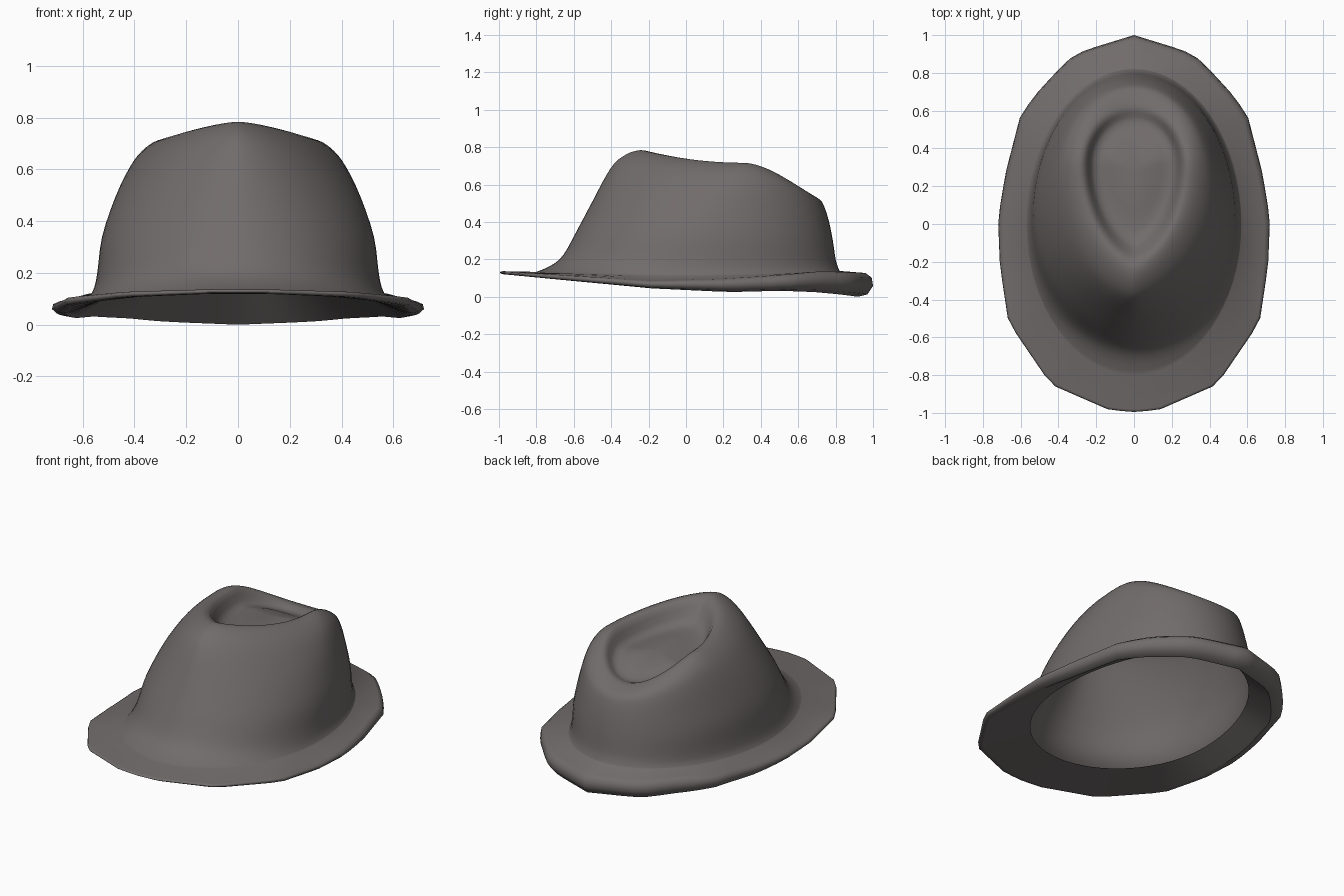
import bpy, bmesh, math

if "Cube" in bpy.data.objects:
    bpy.data.objects.remove(bpy.data.objects["Cube"])

SEG = 64

felt = bpy.data.materials.new("dark warm grey felt")
felt.diffuse_color = (0.165, 0.150, 0.147, 1)
felt.use_nodes = True
felt.node_tree.nodes["Principled BSDF"].inputs["Base Color"].default_value = felt.diffuse_color


def lerp_table(table, v):
    """Piecewise linear lookup of the values stored after each key."""
    if v <= table[0][0]:
        return table[0][1:]
    for a, b in zip(table, table[1:]):
        if v <= b[0]:
            f = (v - a[0]) / (b[0] - a[0])
            return tuple(p + (q - p) * f for p, q in zip(a[1:], b[1:]))
    return table[-1][1:]


def half_angles():
    for i in range(SEG):
        t = 2 * math.pi * i / SEG
        yield (t, 1) if t <= math.pi else (2 * math.pi - t, -1)


# Faceted brim outline, front to back
outline = [(0, -.995), (.13, -.985), (.44, -.85), (.665, -.52), (.71, -.22), (.72, .03),
           (.68, .27), (.60, .58), (.50, .71), (.35, .87), (.26, .92), (0, 1.0)]
by_angle = [(math.atan2(x / .72, -y), x, y) for x, y in outline]

# Brim edge heights along y
low_edge = [(-1, .12), (-.2, .045), (.25, .025), (.55, .032), (.75, .025), (.9, .012), (1, .0)]
top_edge = [(-1, .137), (-.2, .085), (.2, .095), (.55, .118), (.75, .137), (1, .127)]


def brim_ring(scale, mix):
    """Outline ring; mix 0 is the lower edge, 1 the upper edge."""
    ring = []
    for t, side in half_angles():
        x, y = lerp_table(by_angle, t)
        # the front edge stays thin, the sides and back roll under
        s = 1 - (1 - scale) * (.35 if y < -.6 else min(1, .35 + (y + .6) * 1.1))
        lo, hi = lerp_table(low_edge, y)[0], lerp_table(top_edge, y)[0]
        ring.append((side * x * s, y * s, lo + (hi - lo) * mix))
    return ring


def crown_ring(yf, yb, w, yc, p, zf, zm, zb):
    """Egg-shaped ring: front, back, half width, widest y, front pinch, three heights."""
    ring = []
    for t, side in half_angles():
        c, s = math.cos(t), max(math.sin(t), 0)
        if c > 0:
            x, y, z = w * s ** p, yc - (yc - yf) * c, zm + (zf - zm) * c * c
        else:
            x, y, z = w * s, yc - (yb - yc) * c, zm + (zb - zm) * abs(c) ** 1.6
        ring.append((side * x, y, z))
    return ring


def smooth_rows(rows, steps):
    """Catmull-Rom interpolation between parameter rows."""
    out = []
    n = len(rows)
    for i in range(n - 1):
        q = [rows[max(i - 1, 0)], rows[i], rows[i + 1], rows[min(i + 2, n - 1)]]
        for k in range(steps):
            f = k / steps
            out.append([b + .5 * f * (c - a + f * (2 * a - 5 * b + 4 * c - d
                        + f * (3 * (b - c) + d - a))) for a, b, c, d in zip(*q)])
    out.append(rows[-1])
    return out


def loft(name, rings, tip=None):
    bm = bmesh.new()
    loops = [[bm.verts.new(p) for p in r] for r in rings]
    for a, b in zip(loops, loops[1:]):
        for i in range(SEG):
            j = (i + 1) % SEG
            bm.faces.new((a[i], a[j], b[j], b[i]))
    if tip:
        v = bm.verts.new(tip)
        for i in range(SEG):
            bm.faces.new((loops[-1][i], loops[-1][(i + 1) % SEG], v))
    me = bpy.data.meshes.new(name)
    bm.to_mesh(me)
    bm.free()
    me.materials.append(felt)
    ob = bpy.data.objects.new(name, me)
    bpy.context.collection.objects.link(ob)
    bpy.ops.object.select_all(action='DESELECT')
    bpy.context.view_layer.objects.active = ob
    ob.select_set(True)
    bpy.ops.object.shade_smooth_by_angle(angle=math.radians(80))
    return ob


# Crown: flared base, tapering wall, teardrop ridge, sunken dent
crown = [
    (-.80, .822, .570, .00, 1.0, .133, .113, .138),
    (-.72, .812, .555, .00, 1.0, .168, .145, .160),
    (-.655, .80, .543, .02, 1.02, .225, .205, .200),
    (-.58, .785, .525, .06, 1.07, .36, .34, .30),
    (-.495, .765, .475, .13, 1.15, .52, .49, .40),
    (-.42, .740, .42, .22, 1.24, .66, .605, .48),
    (-.36, .715, .37, .28, 1.32, .735, .672, .52),
    (-.27, .665, .31, .31, 1.38, .780, .712, .545),
    (-.19, .610, .26, .32, 1.35, .768, .705, .56),
    (-.09, .545, .21, .32, 1.25, .655, .62, .545),
    (.06, .460, .12, .32, 1.1, .635, .625, .58),
]
rings = [brim_ring(.92, 0), brim_ring(.97, .1), brim_ring(1.0, .45),
         brim_ring(.993, .8), brim_ring(.96, 1)]
rings += [crown_ring(*row) for row in smooth_rows(crown, 3)]
loft("hat_shell", rings, (0, .28, .635))

# Underside of the brim, ending at the head opening
opening = crown_ring(-.66, .785, .525, 0, 1, .120, .098, .125)
loft("brim_underside", [opening, brim_ring(.92, 0)])
